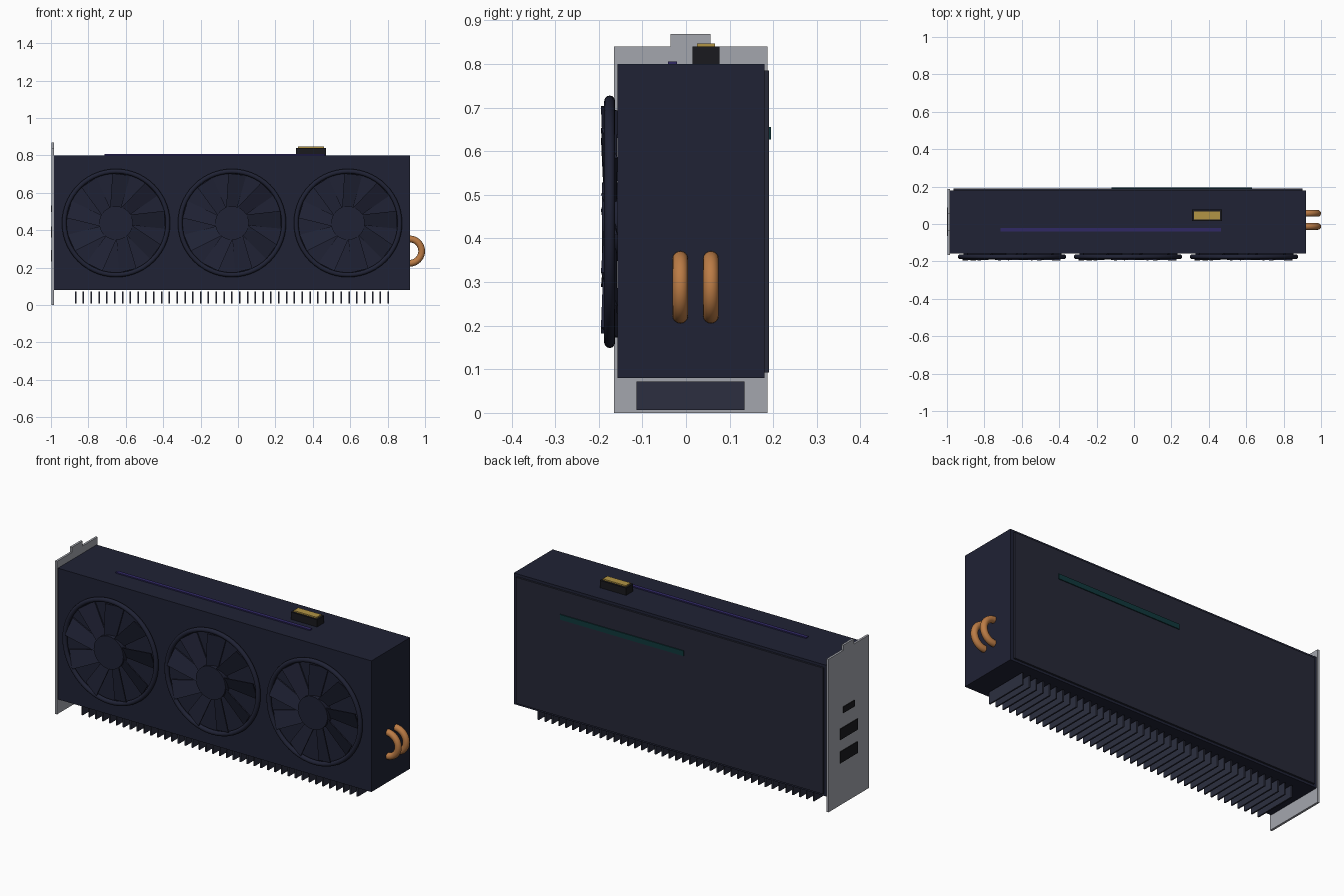
import bpy, bmesh, math
from mathutils import Matrix, Vector

if "Cube" in bpy.data.objects:
    bpy.data.objects.remove(bpy.data.objects["Cube"])


def mat(name, r, g, b):
    m = bpy.data.materials.new(name)
    m.diffuse_color = (r, g, b, 1)
    m.use_nodes = True
    m.node_tree.nodes["Principled BSDF"].inputs["Base Color"].default_value = m.diffuse_color
    return m


NAVY = mat("navy_plastic", 0.014, 0.016, 0.035)
PLATE = mat("plate_metal", 0.019, 0.021, 0.038)
FIN = mat("fin_metal", 0.025, 0.028, 0.05)
STEEL = mat("bracket_steel", 0.37, 0.38, 0.42)
BLACK = mat("black_plastic", 0.01, 0.01, 0.013)
GOLD = mat("gold", 0.45, 0.30, 0.06)
COPPER = mat("copper", 0.50, 0.20, 0.06)
VIOLET = mat("violet_strip", 0.03, 0.022, 0.13)
TEAL = mat("teal_strip", 0.005, 0.04, 0.045)


def finish(name, bm, material, smooth=False):
    bmesh.ops.recalc_face_normals(bm, faces=bm.faces)
    me = bpy.data.meshes.new(name)
    bm.to_mesh(me)
    bm.free()
    ob = bpy.data.objects.new(name, me)
    bpy.context.collection.objects.link(ob)
    me.materials.append(material)
    if smooth:
        bpy.ops.object.select_all(action='DESELECT')
        ob.select_set(True)
        bpy.context.view_layer.objects.active = ob
        bpy.ops.object.shade_smooth_by_angle(angle=math.radians(40))
    return ob


def add_box(bm, x0, x1, y0, y1, z0, z1):
    c = Vector((x0 + x1, y0 + y1, z0 + z1)) / 2
    s = Matrix.Diagonal((x1 - x0, y1 - y0, z1 - z0, 1))
    bmesh.ops.create_cube(bm, size=1, matrix=Matrix.Translation(c) @ s)


def box(name, material, *ext):
    bm = bmesh.new()
    add_box(bm, *ext)
    return finish(name, bm, material)


def prism(bm, front, back):
    """Solid between two matching loops of points."""
    a = [bm.verts.new(p) for p in front]
    b = [bm.verts.new(p) for p in back]
    bm.faces.new(a)
    bm.faces.new(b[::-1])
    for i in range(len(a)):
        j = (i + 1) % len(a)
        bm.faces.new((a[i], b[i], b[j], a[j]))


def tube(name, material, centre, u, v, major, minor, sweep, steps, sides):
    """Round tube swept along an arc in the u, v plane; a full turn closes it."""
    bm = bmesh.new()
    closed = sweep[1] - sweep[0] > 6.28
    n = u.cross(v)
    rings = []
    for i in range(steps if closed else steps + 1):
        t = sweep[0] + (sweep[1] - sweep[0]) * i / steps
        d = u * math.cos(t) + v * math.sin(t)
        rings.append([bm.verts.new(centre + d * (major + minor * math.cos(p)) + n * minor * math.sin(p))
                      for p in (2 * math.pi * k / sides for k in range(sides))])
    for i in range(steps):
        a, b = rings[i], rings[(i + 1) % len(rings)]
        for k in range(sides):
            m = (k + 1) % sides
            bm.faces.new((a[k], a[m], b[m], b[k]))
    if not closed:
        bm.faces.new(rings[0])
        bm.faces.new(rings[-1])
    return finish(name, bm, material, True)


X, Z = Vector((1, 0, 0)), Vector((0, 0, 1))

# Main housing, backplate and light strips
box("shroud", NAVY, -0.985, 0.92, -0.157, 0.18, 0.08, 0.80)
box("backplate", PLATE, -0.965, 0.90, 0.18, 0.19, 0.093, 0.785)
box("backplate_strip", TEAL, -0.12, 0.63, 0.188, 0.195, 0.627, 0.655)
box("top_strip", VIOLET, -0.715, 0.465, -0.041, -0.021, 0.798, 0.806)

# Power connector
box("power_socket", BLACK, 0.31, 0.47, 0.015, 0.077, 0.798, 0.84)
box("power_contacts", GOLD, 0.32, 0.46, 0.025, 0.066, 0.838, 0.847)

# Mounting bracket with raised tab
outline = [(-0.165, 0), (0.187, 0), (0.187, 0.84), (0.056, 0.84),
           (0.056, 0.868), (-0.035, 0.868), (-0.035, 0.84), (-0.165, 0.84)]
bm = bmesh.new()
prism(bm, [(-0.996, y, z) for y, z in outline], [(-0.984, y, z) for y, z in outline])
finish("bracket", bm, STEEL)

# Display ports
for i, (w, z0, z1) in enumerate([(0.075, 0.232, 0.295), (0.075, 0.36, 0.42), (0.05, 0.498, 0.532)]):
    box(f"port_{i + 1}", BLACK, -1.0, -0.99, 0.012 - w, 0.012 + w, z0, z1)

# Heatsink fins
bm = bmesh.new()
for i in range(41):
    x = -0.868 + i * 1.671 / 40
    add_box(bm, x - 0.004, x + 0.004, -0.113, 0.134, 0.007, 0.072)
finish("heatsink_fins", bm, FIN)

# Copper heat pipes
for i, y in enumerate((-0.013, 0.057)):
    tube(f"heat_pipe_{i + 1}", COPPER, Vector((0.917, y, 0.288)), X, Z,
         0.065, 0.018, (-math.pi / 2, math.pi / 2), 20, 16)

# Three fans: rim, hub and nine pitched blades
for i in range(3):
    c = Vector((-0.652 + 0.62 * i, 0, 0.438))
    tube(f"fan_{i + 1}_rim", NAVY, c + Vector((0, -0.175, 0)), X, Z,
         0.277, 0.0125, (0, 2 * math.pi), 56, 12)
    bm = bmesh.new()
    bmesh.ops.create_cone(bm, cap_ends=True, segments=32, radius1=0.09, radius2=0.09, depth=0.036,
                          matrix=Matrix.Translation(c + Vector((0, -0.174, 0))) @ Matrix.Rotation(math.pi / 2, 4, 'X'))
    finish(f"fan_{i + 1}_hub", bm, NAVY, True)
    bm = bmesh.new()
    for k in range(9):
        rot = Matrix.Translation(c) @ Matrix.Rotation(-2 * math.pi * k / 9, 4, 'Y')
        front = [(0.075, -0.166, -0.012), (0.264, -0.164, -0.03),
                 (0.258, -0.195, 0.065), (0.075, -0.188, 0.045)]
        prism(bm, [rot @ Vector(p) for p in front],
              [rot @ (Vector(p) + Vector((0, 0.007, 0))) for p in front])
    finish(f"fan_{i + 1}_blades", bm, NAVY)
